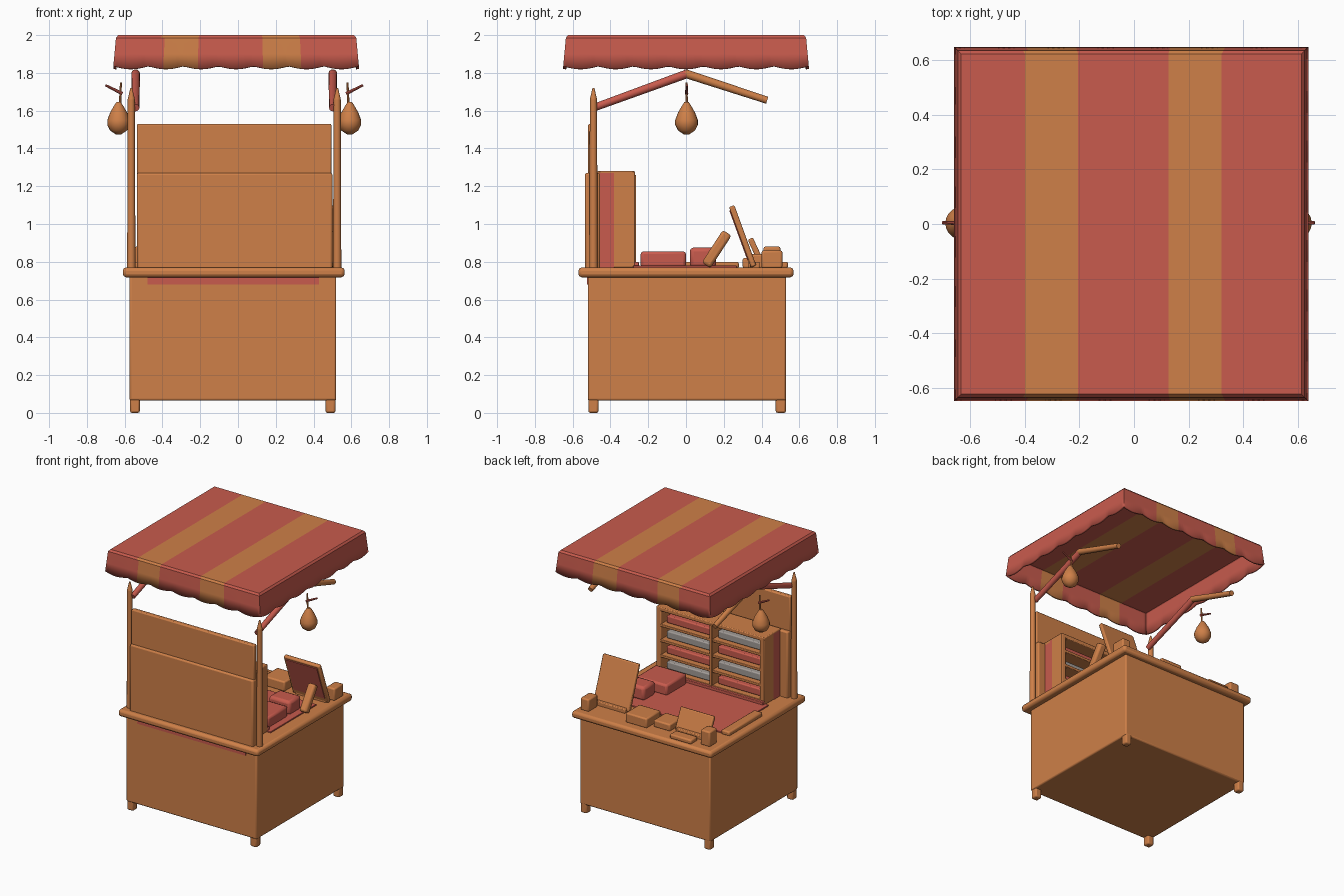
import bpy, bmesh, math
from mathutils import Vector, Matrix

if "Cube" in bpy.data.objects:
    bpy.data.objects.remove(bpy.data.objects["Cube"])

CX = -0.02  # mirror plane of the stall


def mat(name, rgb):
    m = bpy.data.materials.new(name)
    m.diffuse_color = (*rgb, 1)
    m.use_nodes = True
    m.node_tree.nodes["Principled BSDF"].inputs["Base Color"].default_value = m.diffuse_color
    return m


ORANGE = mat("orange wood", (0.62, 0.215, 0.065))
RED = mat("red cloth", (0.58, 0.105, 0.075))
GREY = mat("pale grey", (0.36, 0.33, 0.31))


def finish(bm, name, *mats):
    bmesh.ops.recalc_face_normals(bm, faces=bm.faces)
    me = bpy.data.meshes.new(name)
    bm.to_mesh(me)
    bm.free()
    ob = bpy.data.objects.new(name, me)
    bpy.context.collection.objects.link(ob)
    for m in mats:
        me.materials.append(m)
    return ob


def box(name, x, y, z, m, bevel=0.006, tilt=0):
    """Box from ranges; tilt leans it about x through its centre (degrees)."""
    bm = bmesh.new()
    bmesh.ops.create_cube(bm, size=1)
    size = (x[1] - x[0], y[1] - y[0], z[1] - z[0])
    bmesh.ops.scale(bm, vec=size, verts=bm.verts)
    ob = finish(bm, name, m)
    ob.location = (sum(x) / 2, sum(y) / 2, sum(z) / 2)
    ob.rotation_euler.x = math.radians(tilt)
    if bevel:
        b = ob.modifiers.new("bevel", 'BEVEL')
        b.width, b.segments = bevel, 2
    return ob


def rod(name, a, b, r1, r2, m, n=12):
    a, b = Vector(a), Vector(b)
    d = b - a
    bm = bmesh.new()
    bmesh.ops.create_cone(bm, cap_ends=True, segments=n, radius1=r1, radius2=r2, depth=d.length)
    rot = d.to_track_quat('Z', 'Y').to_matrix().to_4x4()
    bmesh.ops.transform(bm, matrix=Matrix.Translation((a + b) / 2) @ rot, verts=bm.verts)
    return finish(bm, name, m)


def lathe(name, profile, centre, m, n=20):
    bm = bmesh.new()
    rings = [[bm.verts.new((centre[0] + r * math.cos(2 * math.pi * i / n),
                            centre[1] + r * math.sin(2 * math.pi * i / n), z)) for i in range(n)]
             for r, z in profile]
    for p, q in zip(rings, rings[1:]):
        for i in range(n):
            bm.faces.new((p[i], p[(i + 1) % n], q[(i + 1) % n], q[i]))
    bm.faces.new(rings[0])
    bm.faces.new(rings[-1])
    return finish(bm, name, m)


# striped awning: flat top, rounded edge and flared skirt with a scalloped hem
def awning():
    bm = bmesh.new()
    n, cx, h = 64, -0.01, 0.636
    us = [-1 + 2 * i / n for i in range(n + 1)]
    grid = [[bm.verts.new((cx + u * (h - 0.012), v * (h - 0.012), 2.0)) for v in us] for u in us]
    for i in range(n):
        for j in range(n):
            bm.faces.new((grid[i][j], grid[i + 1][j], grid[i + 1][j + 1], grid[i][j + 1]))
    idx = ([(i, 0) for i in range(n)] + [(n, j) for j in range(n)] +
           [(i, n) for i in range(n, 0, -1)] + [(0, j) for j in range(n, 0, -1)])
    prev = [grid[i][j] for i, j in idx]
    for out, z, hem in ((0, 1.986, 0), (0.008, 1.90, 0), (0.014, 1.836, 0.016)):
        ring = []
        for k, (i, j) in enumerate(idx):
            drop = hem * abs(math.sin(math.pi * 7 * (k % n) / n))
            ring.append(bm.verts.new((cx + us[i] * (h + out), us[j] * (h + out), z - drop)))
        for k in range(len(ring)):
            q = (k + 1) % len(ring)
            bm.faces.new((prev[k], prev[q], ring[q], ring[k]))
        prev = ring
    for f in bm.faces:
        x = f.calc_center_median().x
        f.material_index = int(-0.40 < x < -0.205 or 0.135 < x < 0.33)
    ob = finish(bm, "awning", RED, ORANGE)
    s = ob.modifiers.new("thickness", 'SOLIDIFY')
    s.thickness, s.offset = 0.016, -1


awning()

# base cabinet, feet and counter slab
box("base_cabinet", (-0.575, 0.52), (-0.52, 0.53), (0.065, 0.73), ORANGE, 0.01)
for sx in (-1, 1):
    for y in (-0.49, 0.502):
        x = CX - 0.008 + sx * 0.518
        box("foot", (x - 0.026, x + 0.026), (y - 0.027, y + 0.027), (0, 0.12), ORANGE, 0.01)
box("counter_slab", (-0.61, 0.565), (-0.57, 0.57), (0.718, 0.77), ORANGE, 0.018)
box("counter_front_trim", (-0.48, 0.43), (-0.525, -0.515), (0.68, 0.72), RED, 0)
box("counter_mat", (-0.50, 0.47), (-0.28, 0.27), (0.76, 0.779), RED, 0.003)

# front wall in two steps
box("lower_wall", (-0.535, 0.50), (-0.535, -0.455), (0.76, 1.27), ORANGE, 0.01)
box("upper_wall", (-0.535, 0.495), (-0.518, -0.482), (1.25, 1.53), ORANGE, 0.008)

# shelf unit facing the back
X0, X1, Y0, Y1 = -0.47, 0.44, -0.47, -0.27
box("shelf_back", (X0, X1), (Y0, -0.38), (0.77, 1.27), RED, 0)
for x in (X0, X1 - 0.04):
    box("shelf_side", (x, x + 0.04), (Y0, Y1), (0.77, 1.28), ORANGE)
box("shelf_divider", (CX - 0.012, CX + 0.012), (Y0, Y1 + 0.005), (0.77, 1.26), ORANGE, 0.004)
box("shelf_top", (X0, X1), (Y0, Y1), (1.25, 1.28), ORANGE)
for i in range(4):
    z = 0.785 + i * 0.116
    box("shelf_board", (X0 + 0.02, X1 - 0.02), (Y0, Y1), (z, z + 0.02), ORANGE, 0.004)
    for k, (a, b) in enumerate(((X0 + 0.06, CX - 0.03), (CX + 0.03, X1 - 0.06))):
        m = GREY if (i + k) in (1, 3) else RED
        box("shelf_goods", (a, b), (-0.40, -0.31), (z + 0.02, z + 0.075), m, 0.008)
box("shelf_kick_trim", (X0, X1), (-0.275, -0.25), (0.77, 0.80), RED, 0.004)

# posts with pointed tops, awning arms and hanging lanterns, mirrored
for sx in (-1, 1):
    px, ax, lx = (CX + sx * d for d in (0.545, 0.522, 0.612))
    rod("post", (px, -0.49, 0.75), (px, -0.49, 1.66), 0.022, 0.019, ORANGE)
    rod("post_tip", (px, -0.49, 1.66), (px, -0.49, 1.72), 0.019, 0.005, ORANGE)
    rod("front_arm", (ax, -0.49, 1.615), (ax, 0.005, 1.795), 0.02, 0.023, RED)
    rod("back_arm", (ax, -0.005, 1.797), (ax, 0.43, 1.655), 0.023, 0.019, ORANGE)
    lathe("lantern", [(0.015, 1.475), (0.045, 1.495), (0.06, 1.525), (0.06, 1.55), (0.045, 1.59),
                      (0.025, 1.625), (0.012, 1.645)], (lx, 0.003), ORANGE)
    rod("lantern_hook", (lx - sx * 0.008, 0.003, 1.63), (lx - sx * 0.012, 0.003, 1.75), 0.007, 0.005, ORANGE, 8)
    rod("lantern_twig", (lx - sx * 0.02, 0.003, 1.69), (lx + sx * 0.07, 0.005, 1.735), 0.009, 0.006, RED, 8)

# tall leaning display board with its prop
box("tall_board", (0.22, 0.52), (0.285, 0.315), (0.765, 1.105), ORANGE, 0.008, 20)
box("tall_board_red_face", (0.24, 0.50), (0.277, 0.284), (0.80, 1.08), RED, 0, 20)
box("board_prop", (0.45, 0.51), (0.135, 0.19), (0.765, 0.97), ORANGE, 0.015, -33)
box("board_foot", (0.24, 0.50), (0.34, 0.39), (0.765, 0.80), ORANGE)
# small leaning display board
box("small_board", (-0.48, -0.20), (0.36, 0.39), (0.765, 0.93), ORANGE, 0.008, 25)
box("small_board_rest", (-0.46, -0.22), (0.40, 0.44), (0.765, 0.80), ORANGE)
# boxes and trays along the back edge
for x0, x1, y0, y1, top in ((-0.55, -0.47, 0.41, 0.50, 0.88), (-0.18, -0.04, 0.30, 0.45, 0.82),
                            (-0.02, 0.16, 0.33, 0.50, 0.84), (0.46, 0.53, 0.40, 0.51, 0.86),
                            (-0.42, -0.24, 0.46, 0.54, 0.80), (-0.56, -0.49, -0.12, 0.28, 0.80)):
    box("goods_box", (x0, x1), (y0, y1), (0.765, top), ORANGE, 0.01)
# red stock behind the boards
box("red_crate", (0.16, 0.42), (-0.24, 0.0), (0.77, 0.855), RED, 0.015)
box("red_bundle", (0.24, 0.42), (0.02, 0.16), (0.77, 0.875), RED, 0.02)

# smooth shading with crisp edges
bpy.ops.object.select_all(action='SELECT')
bpy.context.view_layer.objects.active = bpy.context.selected_objects[0]
bpy.ops.object.shade_smooth_by_angle(angle=math.radians(35))
